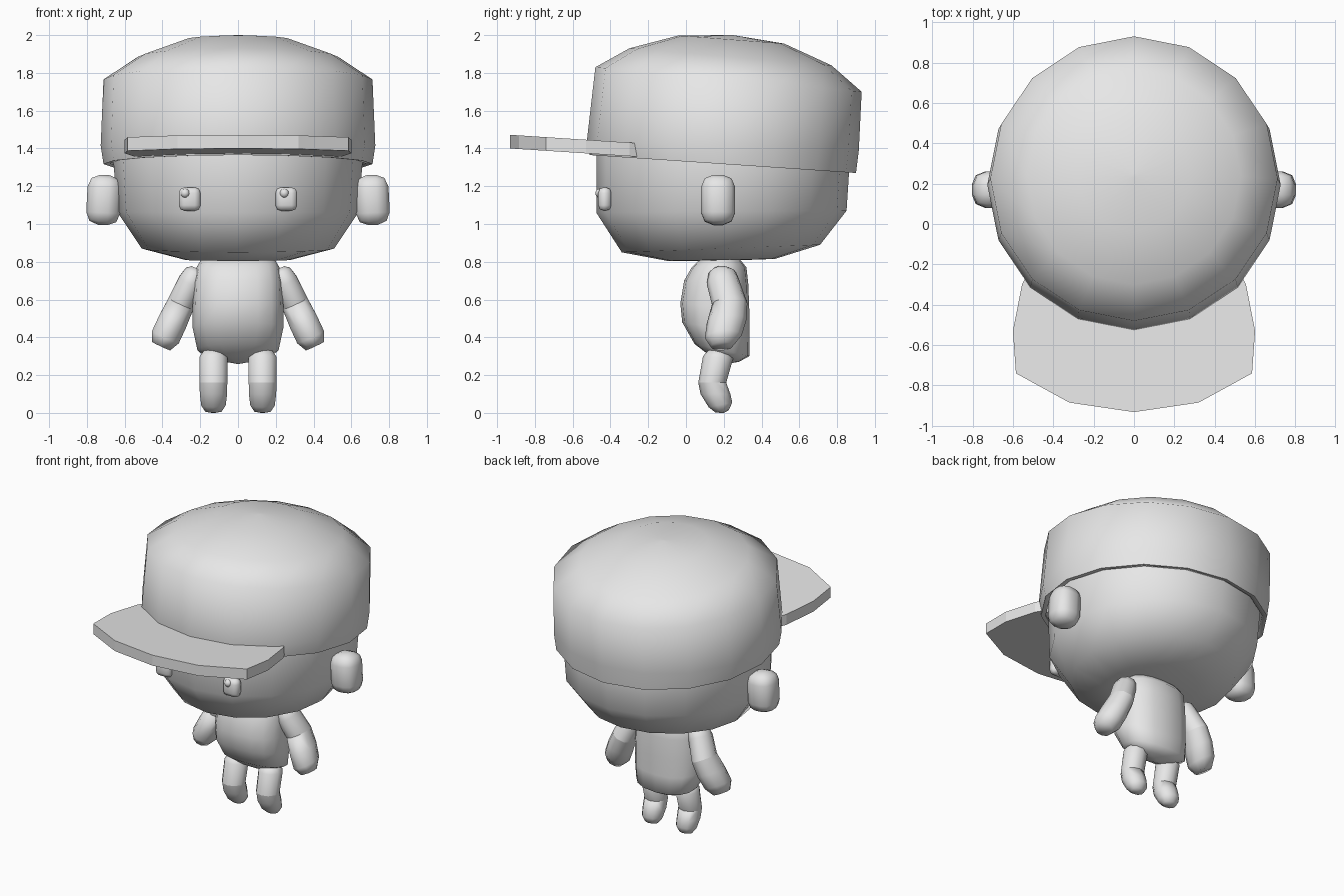
import bpy
import bmesh
from math import sin, cos, pi, radians
from mathutils import Matrix, Vector

cube = bpy.data.objects.get("Cube")
if cube:
    bpy.data.objects.remove(cube, do_unlink=True)

GREY = (0.8, 0.8, 0.8, 1)
grey = bpy.data.materials.new("plain_grey")
grey.use_nodes = True
grey.diffuse_color = GREY
grey.node_tree.nodes["Principled BSDF"].inputs["Base Color"].default_value = GREY


def finish(name, bm, angle=75, mirror=False):
    """Turn a bmesh into a shaded object, optionally mirrored across x."""
    bmesh.ops.recalc_face_normals(bm, faces=bm.faces[:])
    mesh = bpy.data.meshes.new(name)
    bm.to_mesh(mesh)
    bm.free()
    mesh.materials.append(grey)
    mesh.shade_smooth()
    mesh.set_sharp_from_angle(angle=radians(angle))
    obj = bpy.data.objects.new(name, mesh)
    bpy.context.collection.objects.link(obj)
    if mirror:
        obj.modifiers.new("Mirror", 'MIRROR')
    return obj


def loft(name, rings, sides=16, power=1.0, matrix=None, **options):
    """Skin tilted oval rings: (front y, front z, back y, back z, half width)."""
    bm = bmesh.new()
    loops = []
    for y0, z0, y1, z1, half in rings:
        loop = []
        for i in range(sides):
            a = 2 * pi * i / sides
            s, c = sin(a), cos(a)
            s = abs(s) ** power * (1 if s > 0 else -1)
            c = abs(c) ** power * (1 if c > 0 else -1)
            t = (1 - c) / 2
            loop.append(bm.verts.new((half * s, y0 + (y1 - y0) * t, z0 + (z1 - z0) * t)))
        loops.append(loop)
    for low, high in zip(loops, loops[1:]):
        for i in range(sides):
            j = (i + 1) % sides
            bm.faces.new((low[i], low[j], high[j], high[i]))
    bm.faces.new(loops[0])
    bm.faces.new(loops[-1])
    if matrix:
        bm.transform(matrix)
    return finish(name, bm, **options)


def rounded_box(name, centre, size, bevel, segments=2, mirror=True, tilt=0):
    bm = bmesh.new()
    bmesh.ops.create_cube(bm, size=1)
    bm.transform(Matrix.Diagonal((*size, 1)))
    bmesh.ops.bevel(bm, geom=bm.edges[:], offset=bevel, segments=segments,
                    profile=0.5, affect='EDGES')
    bm.transform(Matrix.Translation(centre) @ Matrix.Rotation(radians(tilt), 4, 'Y'))
    return finish(name, bm, mirror=mirror)


# Head, continued upward inside the cap
loft("head", [
    (0.17, 0.805, 0.19, 0.805, 0.01),
    (-0.10, 0.805, 0.47, 0.815, 0.28),
    (-0.34, 0.85, 0.71, 0.89, 0.51),
    (-0.475, 1.06, 0.85, 1.07, 0.64),
    (-0.475, 1.38, 0.865, 1.30, 0.66),
    (-0.42, 1.75, 0.83, 1.66, 0.63),
    (-0.20, 1.88, 0.65, 1.82, 0.44),
])

# Cap: inner wall, tilted rim, outer wall and crown
loft("cap", [
    (-0.46, 1.50, 0.85, 1.42, 0.65),
    (-0.485, 1.365, 0.87, 1.275, 0.68),
    (-0.51, 1.365, 0.90, 1.27, 0.712),
    (-0.525, 1.44, 0.915, 1.39, 0.727),
    (-0.48, 1.83, 0.93, 1.70, 0.712),
    (-0.30, 1.93, 0.77, 1.84, 0.53),
    (-0.04, 1.998, 0.52, 1.955, 0.28),
    (0.23, 2.0, 0.25, 2.0, 0.01),
])

# Brim: sloping plate cut to a faceted outline
half_outline = [(0.53, -0.25), (0.555, -0.30), (0.60, -0.53), (0.585, -0.74), (0.32, -0.885)]
outline = half_outline + [(0, -0.932)] + [(-x, y) for x, y in reversed(half_outline)]
bm = bmesh.new()
plate = bm.faces.new([bm.verts.new((x, y, 1.40 - (y + 0.93) * 0.065)) for x, y in outline])
raised = bmesh.ops.extrude_face_region(bm, geom=[plate])["geom"]
bmesh.ops.translate(bm, vec=(0, 0, 0.072),
                    verts=[v for v in raised if isinstance(v, bmesh.types.BMVert)])
finish("cap_brim", bm, angle=15)

# Face details
rounded_box("ears", (0.71, 0.17, 1.127), (0.18, 0.18, 0.265), 0.065, tilt=-3)
rounded_box("eyes", (0.256, -0.43, 1.132), (0.115, 0.07, 0.125), 0.03)
for side, x in (("left", 0.245), ("right", -0.28)):
    bm = bmesh.new()
    bmesh.ops.create_uvsphere(bm, u_segments=10, v_segments=6, radius=0.025)
    bm.transform(Matrix.Translation((x, -0.455, 1.163)))
    finish(side + "_eye_highlight", bm)

# Torso
loft("torso", [
    (0.20, 0.26, 0.22, 0.26, 0.01),
    (0.13, 0.30, 0.28, 0.27, 0.12),
    (0.045, 0.365, 0.335, 0.30, 0.215),
    (-0.02, 0.48, 0.335, 0.42, 0.24),
    (-0.03, 0.58, 0.335, 0.55, 0.24),
    (-0.01, 0.70, 0.33, 0.68, 0.235),
    (0.03, 0.77, 0.32, 0.77, 0.22),
    (0.08, 0.82, 0.28, 0.82, 0.19),
], power=0.85)

# Arms: upper sleeve and forearm meet at a crease
arm_pose = Matrix.Translation((0.245, 0, 0.70)) @ Matrix.Rotation(radians(-25), 4, 'Y')
elbow = (0.137, -0.14, 0.325, -0.13, 0.076)
loft("upper_arms", [
    (0.15, 0.07, 0.23, 0.07, 0.035),
    (0.12, 0.045, 0.265, 0.05, 0.06),
    (0.11, -0.02, 0.28, 0.01, 0.072),
    elbow,
], sides=10, matrix=arm_pose, mirror=True)
loft("forearms", [
    elbow,
    (0.11, -0.25, 0.32, -0.23, 0.082),
    (0.10, -0.335, 0.295, -0.32, 0.082),
    (0.13, -0.385, 0.25, -0.38, 0.055),
], sides=10, matrix=arm_pose, mirror=True)

# Legs: thigh leans forward, shin leans back
leg_pose = Matrix.Translation((0.13, 0, 0))
knee = (0.065, 0.16, 0.213, 0.16, 0.077)
loft("upper_legs", [
    (0.12, 0.335, 0.22, 0.335, 0.05),
    (0.09, 0.30, 0.25, 0.29, 0.078),
    knee,
], sides=10, matrix=leg_pose, mirror=True)
loft("lower_legs", [
    knee,
    (0.077, 0.10, 0.235, 0.10, 0.076),
    (0.12, 0.03, 0.245, 0.055, 0.068),
    (0.155, 0.003, 0.225, 0.012, 0.045),
    (0.18, 0.0, 0.20, 0.0, 0.01),
], sides=10, matrix=leg_pose, mirror=True)
